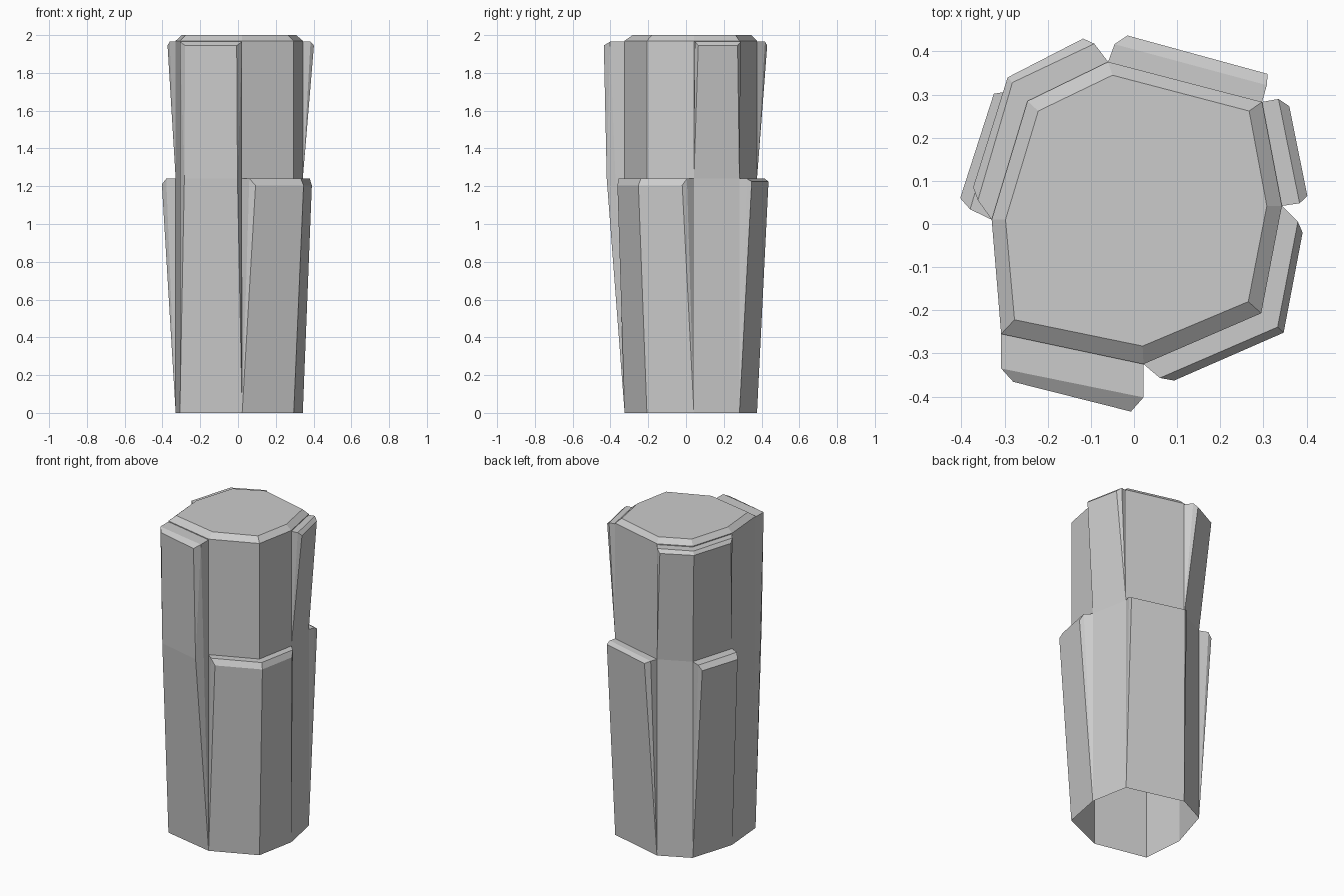
import bpy

if "Cube" in bpy.data.objects:
    bpy.data.objects.remove(bpy.data.objects["Cube"])

# Eight-sided trunk outline, clockwise from the left corner
CORE = [(-.33, .01), (-.247, .285), (-.06, .376), (.297, .283),
        (.343, .042), (.295, -.207), (.022, -.325), (-.308, -.255)]
TOP = [(-.298, .01), (-.222, .262), (-.05, .345), (.267, .262),
       (.308, .042), (.265, -.18), (.02, -.283), (-.277, -.222)]


def ring(points, z):
    return [(x, y, z) for x, y in points]


def make(name, rings, closed=False, cap=None, sides=()):
    """Join successive rings with quads; sides are index tuples (ring) at the start end, mirrored at the other."""
    n = len(rings[0])
    verts = [v for r in rings for v in r]
    faces = []
    for k in range(len(rings) - 1):
        for i in range(n if closed else n - 1):
            j = (i + 1) % n
            faces.append((k * n + i, (k + 1) * n + i, (k + 1) * n + j, k * n + j))
    if cap is not None:
        faces.append([cap * n + i for i in reversed(range(n))])
    for s in sides:
        faces.append([k * n for k in s])
        faces.append([k * n + n - 1 for k in reversed(s)])
    mesh = bpy.data.meshes.new(name)
    mesh.from_pydata(verts, [], faces)
    mesh.update()
    ob = bpy.data.objects.new(name, mesh)
    bpy.context.collection.objects.link(ob)
    return ob


def plate(name, corners, outer, rim, z0, z1, bevel):
    """Wedge that flares out of the trunk and ends in a bevelled ledge."""
    base = [CORE[i] for i in corners]
    make(name, [ring(base, z0), ring(outer, z1 - bevel), ring(rim, z1), ring(base, z1)],
         sides=[(0, 3, 2), (0, 2, 1)])


# Trunk with chamfered top, open underneath
make("trunk_core", [ring(CORE, 0), ring(CORE, 1.97), ring(TOP, 2)], closed=True, cap=2)

# Lower plates
MID, HIGH = 1.24, 1.965
plate("lower_plate_left", (0, 1), [(-.403, .06), (-.325, .302)],
      [(-.38, .034), (-.3, .306)], 0, MID, .03)
plate("lower_plate_back", (2, 3), [(-.015, .437), (.31, .348)],
      [(-.045, .417), (.308, .322)], 0, MID, .015)
plate("lower_plate_right", (4, 5, 6), [(.391, -.02), (.347, -.252), (.093, -.363)],
      [(.38, .005), (.333, -.239), (.06, -.357)], 0, MID, .035)

# Upper plates
plate("upper_plate_left", (0, 1, 2), [(-.373, .085), (-.293, .34), (-.118, .43)],
      [(-.362, .055), (-.282, .328), (-.092, .418)], MID, HIGH, .02)
plate("upper_plate_right", (3, 4), [(.36, .273), (.402, .065)],
      [(.335, .29), (.384, .048)], MID, HIGH, .02)

# Full-height front plate, bent at the middle
base = [CORE[6], CORE[7]]
outer = [(-.007, -.435), (-.28, -.366)]
rim = [(.022, -.402), (-.308, -.335)]


def toward(points, f):
    return [(b[0] + (p[0] - b[0]) * f, b[1] + (p[1] - b[1]) * f)
            for b, p in zip(base, points)]


n_mid = toward(outer, .86)
front = make("front_plate", [ring(base, 0), ring(n_mid, MID), ring(outer, HIGH - .02),
                             ring(rim, HIGH), ring(base, HIGH)],
             sides=[(0, 4, 3), (0, 3, 1), (1, 3, 2)])
